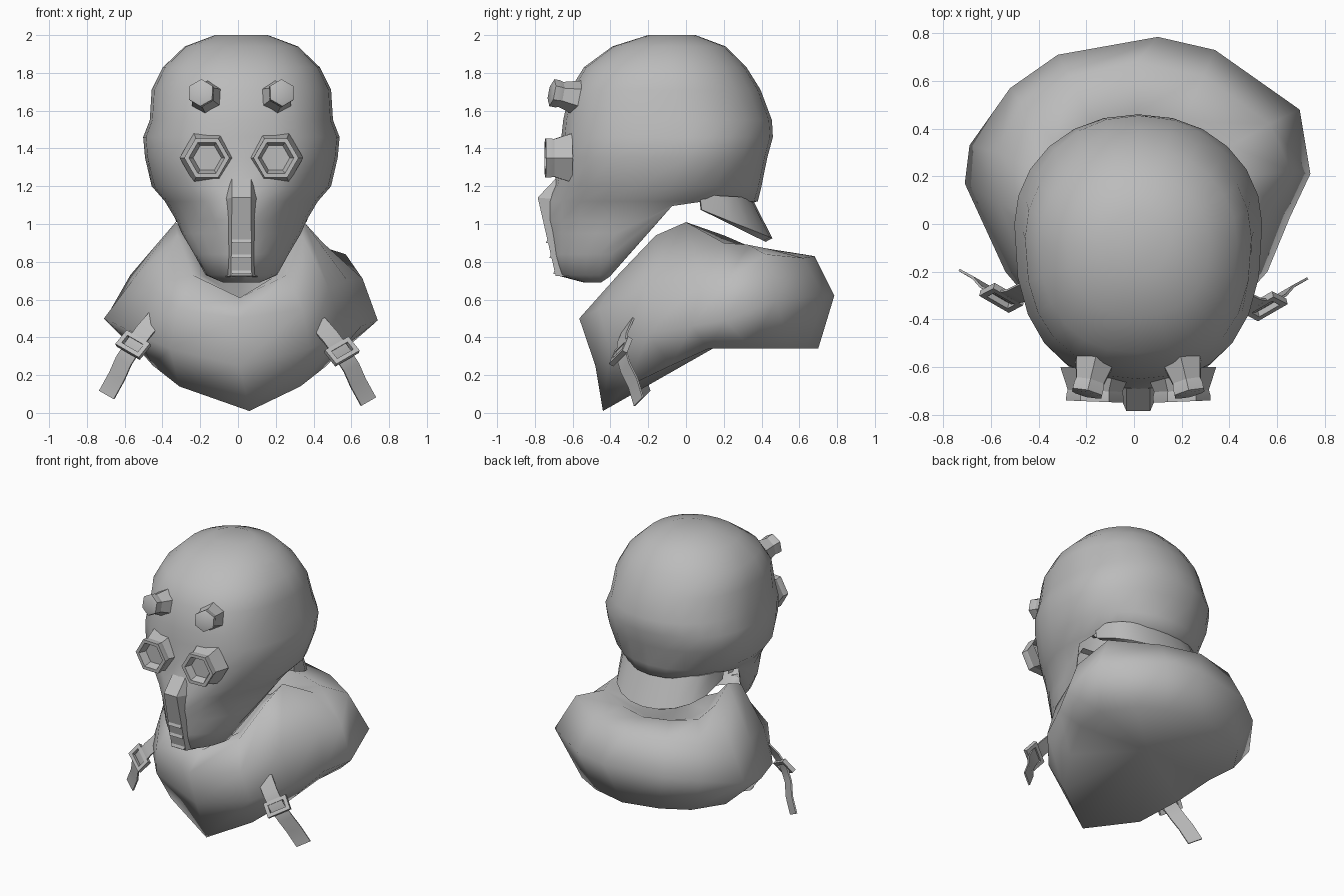
import bpy, bmesh, math
from mathutils import Vector

if "Cube" in bpy.data.objects:
    bpy.data.objects.remove(bpy.data.objects["Cube"])

grey = bpy.data.materials.new("plain_grey")
grey.diffuse_color = (0.5, 0.5, 0.5, 1)
grey.use_nodes = True
grey.node_tree.nodes["Principled BSDF"].inputs["Base Color"].default_value = grey.diffuse_color
CX = 0.018  # head centre line


def make(name, verts, faces, angle=35, solid=0):
    bm = bmesh.new()
    vs = [bm.verts.new(v) for v in verts]
    for f in faces:
        bm.faces.new([vs[i] for i in f])
    bmesh.ops.remove_doubles(bm, verts=bm.verts, dist=0.0005)
    bmesh.ops.recalc_face_normals(bm, faces=bm.faces)
    me = bpy.data.meshes.new(name)
    bm.to_mesh(me)
    bm.free()
    me.materials.append(grey)
    ob = bpy.data.objects.new(name, me)
    bpy.context.collection.objects.link(ob)
    bpy.ops.object.select_all(action='DESELECT')
    ob.select_set(True)
    bpy.context.view_layer.objects.active = ob
    if solid:
        m = ob.modifiers.new("thickness", 'SOLIDIFY')
        m.thickness, m.offset = solid, 0
        bpy.ops.object.modifier_apply(modifier=m.name)
    if angle:
        bpy.ops.object.shade_smooth_by_angle(angle=math.radians(angle))
    return ob


def grid(rows, cols, closed):
    n = cols if closed else cols - 1
    return [(r * cols + c, r * cols + (c + 1) % cols, (r + 1) * cols + (c + 1) % cols, (r + 1) * cols + c)
            for r in range(rows - 1) for c in range(n)]


# Helmet and face mask: z, half width, front y, back y, centre y, squareness
HEAD = [(.69, .10, -.54, -.36, -.42, 2.0), (.73, .19, -.69, -.30, -.40, 1.7),
        (.84, .25, -.715, -.2, -.395, 1.6), (.95, .315, -.73, -.1, -.29, 1.6),
        (1.02, .345, -.745, 0, -.225, 1.6), (1.12, .405, -.74, .38, -.19, 1.7),
        (1.20, .475, -.70, .40, -.08, 2.1), (1.35, .51, -.67, .43, 0, 2.5),
        (1.46, .52, -.66, .46, 0, 2.5), (1.55, .485, -.65, .455, -.03, 2.5),
        (1.71, .475, -.615, .395, -.06, 2.4), (1.83, .415, -.54, .32, -.08, 2.3),
        (1.94, .30, -.39, .21, -.09, 2.2), (2.0, .14, -.20, .05, -.08, 2.0)]


def head_point(a, z):
    for lo, hi in zip(HEAD, HEAD[1:]):
        if z <= hi[0]:
            break
    t = (z - lo[0]) / (hi[0] - lo[0])
    hw, yf, yb, yc, n = [p + (q - p) * t for p, q in zip(lo[1:], hi[1:])]
    s, c = math.sin(a), math.cos(a)
    front = c > 1e-6
    x = hw * math.copysign(abs(s) ** (2 / n if front else .95), s)
    y = yc + (yf - yc) * c ** (2 / n) if front else yc - (yb - yc) * c
    return (CX + x, y, z)


def rim(deg):
    deg = min(deg, 360 - deg)
    return .69 if deg < 85 else .72 if deg < 95 else 1.095 if deg < 110 else 1.12 if deg < 125 else 1.1


COLS = 24
verts = [head_point(math.radians(c * 15), max(row[0], rim(c * 15))) for row in HEAD for c in range(COLS)]
# faces squeezed flat by the rim are left out
faces = [f for f in grid(len(HEAD), COLS, True) if len({verts[i] for i in f}) > 2]
faces.append(range(len(verts) - COLS, len(verts)))
make("helmet", verts, faces, 60)

# Snout ridge with three slats
v = []
for hw, y, z in [(.05, -.69, 1.24), (.095, -.68, 1.13), (.05, -.785, 1.14), (.055, -.69, .725), (.085, -.62, .72)]:
    v += [(CX - hw, y, z), (CX + hw, y, z)]
make("snout_ridge", v, [(0, 1, 3, 2), (0, 1, 5, 4), (4, 5, 7, 6), (6, 7, 9, 8), (0, 4, 2), (1, 3, 5),
                        (2, 4, 6, 8), (3, 5, 7, 9)], 20)
for i, z in enumerate((.75, .835, .915)):
    y = -.69 - (z - .725) * .229
    v = [(CX + s * .05, y + dy, z + dz) for dy, dz in ((-.008, -.016), (.004, .016), (.02, -.014)) for s in (-1, 1)]
    make(f"snout_slat_{i + 1}", v, [(0, 1, 3, 2), (2, 3, 5, 4), (4, 5, 1, 0), (0, 2, 4), (1, 3, 5)], 0)


# Hexagonal sockets: profile of (radius, distance along the axis)
def hex_part(name, centre, axis, profile, roll):
    q = Vector(axis).to_track_quat('Z', 'Y')
    v = []
    for r, d in profile:
        for k in range(6):
            a = math.radians(60 * k + roll)
            v.append(Vector(centre) + q @ Vector((r * math.cos(a), r * math.sin(a), d)))
    f = grid(len(profile), 6, True) + [range(len(v) - 6, len(v))]
    make(name, v, f, 25)


for s, side in ((-1, "left"), (1, "right")):
    hex_part(side + "_eye_socket", (CX + s * .183, -.745, 1.35), (s * .04, -1, 0),
             [(.15, -.14), (.115, -.045), (.12, -.025), (.12, 0), (.095, 0), (.075, -.05)], 0)
    hex_part(side + "_brow_lamp", (CX + s * .215, -.71, 1.695), (s * .24, -1, .2),
             [(.10, -.17), (.068, -.05), (.073, -.03), (.073, 0), (.058, .006)], 30)

# Neck guard under the back of the helmet
v = []
for r in range(2):
    for k in range(11):
        a = math.radians(-90 + 18 * k)
        s, c = math.sin(a), max(0, math.cos(a)) ** .75
        v.append((CX + .35 * s, .07 + .26 * c, 1.16 - .03 * c) if r == 0 else
                 (CX + .345 * s, .08 + .36 * c, 1.075 - .16 * c))
make("neck_guard", v, grid(2, 11, False), 40, .04)

# Shoulder cowl: half columns from front to back, each from bottom rim to collar inside
COWL = [
    [(0, -.44, .01), (0, -.48, .25), (0, -.565, .50), (0, -.42, .61), (0, -.27, .60)],
    [(.32, -.31, .14), (.37, -.40, .34), (.33, -.46, .55), (.25, -.36, .73), (.18, -.24, .72)],
    [(.46, -.08, .25), (.55, -.20, .42), (.47, -.21, .66), (.33, -.16, .94), (.24, -.1, .87)],
    [(.54, .12, .34), (.72, .17, .50), (.57, .08, .70), (.34, .0, 1.01), (.26, .0, .92)],
    [(.56, .34, .34), (.70, .33, .52), (.58, .30, .73), (.38, .2, .94), (.28, .15, .86)],
    [(.43, .54, .34), (.53, .57, .58), (.48, .50, .79), (.34, .34, .88), (.23, .26, .83)],
    [(.25, .64, .34), (.33, .71, .61), (.28, .62, .82), (.19, .43, .87), (.13, .34, .82)],
    [(0, .70, .34), (0, .76, .62), (0, .68, .83), (0, .47, .86), (0, .37, .8)]]
cols = [list(c) for c in COWL] + [[(-x, y, z) for x, y, z in col] for col in COWL[-2:0:-1]]
# the right shoulder is pulled out into a squarer corner
for c, r, p in ((3, 1, (.645, .03, .46)), (4, 1, (.73, .21, .49)), (4, 2, (.65, .22, .71)),
                (4, 3, (.44, .2, .90)), (5, 1, (.685, .48, .60)), (5, 2, (.56, .42, .84)),
                (5, 3, (.40, .33, .89)), (6, 1, (.33, .73, .62)), (7, 1, (.09, .785, .62))):
    cols[c][r] = p
cols[0][0] = (.05, -.44, .01)
v = [(col[r][0] + .01, col[r][1], col[r][2]) for r in range(5) for col in cols]
n = len(cols)
f = grid(5, n, True)
v += [(.01, .15, .345), (.01, .02, .80)]
f += [(c, (c + 1) % n, 5 * n) for c in range(n)]
f += [(4 * n + c, 4 * n + (c + 1) % n, 5 * n + 1) for c in range(n)]
make("shoulder_cowl", v, f, 100)

# Chest straps with buckles
PATH = [(.42, -.30, .48), (.49, -.335, .40), (.545, -.345, .325), (.60, -.32, .24), (.635, -.28, .16), (.69, -.25, .06)]
W = Vector((.78, .45, .45)).normalized()
D = Vector((.58, -.3, -.72)).normalized()
for s, side in ((-1, "left"), (1, "right")):
    def place(p):
        return (p[0], p[1], p[2]) if s > 0 else (-p[0] - .005, p[1] + .035, p[2] + .035)
    v = [place(Vector(p) + W * w) for w in (-.05, .05) for p in PATH]
    make(side + "_strap", v, grid(2, len(PATH), False), 30, .01)
    c, N = Vector((.55, -.345, .325)), W.cross(D).normalized()
    v = [place(c + W * a * w + D * b * d + N * h)
         for w, d, h in ((.08, .05, -.014), (.08, .05, .014), (.055, .026, .014), (.055, .026, -.014), (.08, .05, -.014))
         for a, b in ((-1, -1), (1, -1), (1, 1), (-1, 1))]
    make(side + "_buckle", v, grid(5, 4, True), 20)
